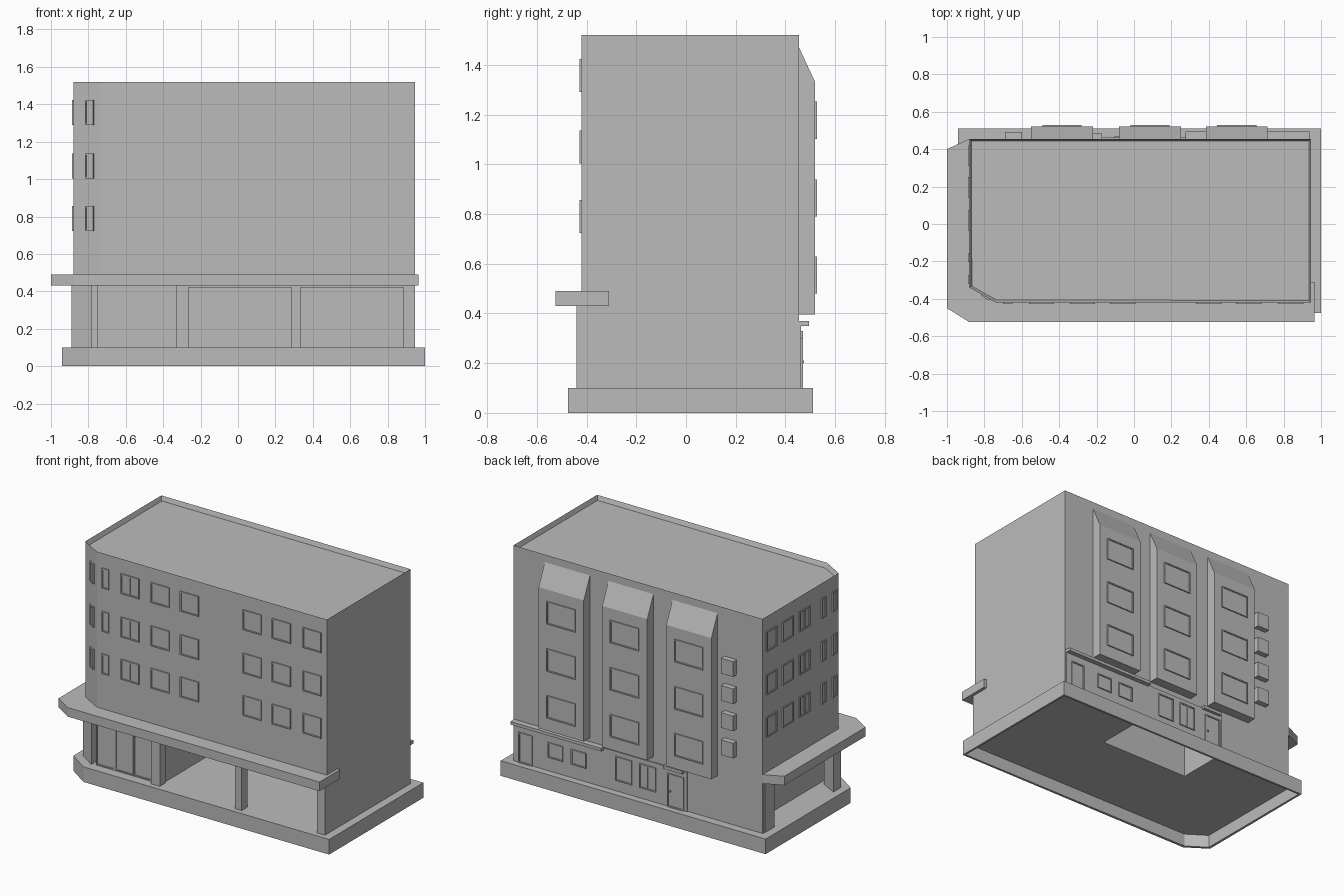
import bpy, bmesh, math
from mathutils import Matrix, Vector

if "Cube" in bpy.data.objects:
    bpy.data.objects.remove(bpy.data.objects["Cube"])

grey = bpy.data.materials.new("plain_grey")
grey.use_nodes = True
grey.diffuse_color = (0.5, 0.5, 0.5, 1)
grey.node_tree.nodes["Principled BSDF"].inputs["Base Color"].default_value = (0.5, 0.5, 0.5, 1)


def finish(name, bm):
    bmesh.ops.recalc_face_normals(bm, faces=bm.faces)
    mesh = bpy.data.meshes.new(name)
    bm.to_mesh(mesh)
    bm.free()
    mesh.materials.append(grey)
    ob = bpy.data.objects.new(name, mesh)
    bpy.context.collection.objects.link(ob)
    return ob


def add_box(bm, x, y, z, matrix=Matrix()):
    """Box between the (low, high) pairs."""
    lo, hi = Vector((x[0], y[0], z[0])), Vector((x[1], y[1], z[1]))
    place = Matrix.Translation((lo + hi) / 2) @ Matrix.Diagonal((*(hi - lo), 1))
    bmesh.ops.create_cube(bm, size=1, matrix=matrix @ place)


def box(name, x, y, z):
    bm = bmesh.new()
    add_box(bm, x, y, z)
    return finish(name, bm)


def extrude_outline(points, direction):
    bm = bmesh.new()
    face = bm.faces.new([bm.verts.new(p) for p in points])
    new = bmesh.ops.extrude_face_region(bm, geom=[face], use_keep_orig=True)["geom"]
    moved = [v for v in new if isinstance(v, bmesh.types.BMVert)]
    bmesh.ops.translate(bm, verts=moved, vec=direction)
    bmesh.ops.recalc_face_normals(bm, faces=bm.faces)
    return bm


def prism(outline, z0, z1):
    return extrude_outline([(x, y, z0) for x, y in outline], (0, 0, z1 - z0))


def window(name, x, y, z, angle, w, h, mullion=False):
    """Raised thin frame with a slim pane; angle turns it away from the front."""
    m = Matrix.Translation((x, y, z)) @ Matrix.Rotation(math.radians(angle), 4, "Z")
    bm = bmesh.new()
    t, depth = 0.008, (-0.008, 0.004)
    for s in (-1, 1):
        a, b = sorted((s * w / 2, s * (w / 2 - t)))
        add_box(bm, (a, b), depth, (-h / 2, h / 2), m)
        a, b = sorted((s * h / 2, s * (h / 2 - t)))
        add_box(bm, (t - w / 2, w / 2 - t), depth, (a, b), m)
    if mullion:
        add_box(bm, (-t / 2, t / 2), depth, (t - h / 2, h / 2 - t), m)
    add_box(bm, (t - w / 2, w / 2 - t), (-0.002, 0.003), (t - h / 2, h / 2 - t), m)
    finish(name, bm)


# Upper storeys with a sunken roof behind a thin parapet
body = prism([(-0.88, 0.455), (-0.88, -0.34), (-0.74, -0.42),
              (0.945, -0.42), (0.945, 0.455)], 0.43, 1.52)
roof = [f for f in body.faces if f.normal.z > 0.9]
bmesh.ops.inset_region(body, faces=roof, thickness=0.015)
bmesh.ops.translate(body, verts=roof[0].verts, vec=(0, 0, -0.03))
finish("upper_storeys", body)

# Canopy wrapping the front and the right side
finish("canopy", prism([(-1, 0.4), (-1, -0.45), (-0.88, -0.525), (0.965, -0.525),
                        (0.965, -0.31), (-0.8, -0.31), (-0.8, 0.45), (-0.88, 0.455)], 0.43, 0.49))

# Plinth: hollow rim with floor plates, open under the back room
rim = prism([(-0.94, 0.51), (-0.94, -0.38), (-0.8, -0.475), (1, -0.475), (1, 0.51)], 0, 0.1)
bmesh.ops.delete(rim, geom=[f for f in rim.faces if abs(f.normal.z) > 0.9], context="FACES")
rim_ob = finish("plinth_rim", rim)
shell = rim_ob.modifiers.new("thickness", "SOLIDIFY")
shell.thickness, shell.offset = 0.02, -1
finish("front_floor", prism([(-0.93, 0.1), (-0.93, -0.375), (-0.795, -0.465),
                             (0.99, -0.465), (0.99, 0.1)], 0.085, 0.1))
box("back_floor_left", (0.33, 0.99), (0.1, 0.5), (0.085, 0.1))
box("back_floor_right", (-0.93, -0.33), (0.1, 0.5), (0.085, 0.1))
box("back_floor_strip", (-0.33, 0.33), (0.45, 0.5), (0.085, 0.1))

# Ground floor walls and pillars
ground = (0.1, 0.43)
box("left_end_wall", (0.885, 0.945), (-0.42, 0.455), ground)
box("left_end_pillar", (0.885, 0.945), (-0.44, -0.42), ground)
box("back_wall", (-0.88, 0.885), (0.44, 0.455), ground)
box("middle_pillar", (0.285, 0.335), (-0.44, -0.38), ground)
box("shop_pillar", (-0.33, -0.265), (-0.44, -0.38), ground)
box("shop_side_wall", (-0.33, -0.275), (-0.38, 0.1), ground)
box("room_front_wall", (-0.33, 0.335), (0.085, 0.1), ground)
box("room_left_wall", (0.325, 0.335), (0.1, 0.44), ground)
box("room_right_wall", (-0.34, -0.33), (0.1, 0.44), ground)
box("shop_right_wall", (-0.75, -0.74), (-0.4, 0.44), ground)
box("corner_pier", (-0.885, -0.8), (0.34, 0.44), ground)
finish("corner_pillar", prism([(-0.89, -0.27), (-0.89, -0.35), (-0.78, -0.42), (-0.78, -0.33)], *ground))
for i, x in enumerate((0.01, 0.61)):
    box(f"opening_lintel_{i}", (x - 0.275, x + 0.275), (-0.435, -0.4), (0.42, 0.43))

# Shop glazing
box("shop_glass", (-0.75, -0.33), (-0.41, -0.4), ground)
for i in range(3):
    window(f"shop_panel_{i}", -0.68 + i * 0.137, -0.41, 0.265, 0, 0.135, 0.32)

# Windows on the three upper storeys
for level, z in enumerate((0.79, 1.07, 1.357)):
    for i, x in enumerate((-0.495, -0.275, -0.06, 0.4, 0.613, 0.838)):
        window(f"front_window_{level}_{i}", x, -0.42, z, 0, 0.135, 0.133, i == 0)
    window(f"front_slim_window_{level}", -0.675, -0.42, z, 0, 0.05, 0.133)
    window(f"corner_window_{level}", -0.793, -0.39, z, -29.7, 0.05, 0.133)
    for i, y in enumerate((0.365, 0.195, 0.02, -0.18, -0.295)):
        window(f"side_window_{level}_{i}", -0.88, y, z, -90, 0.11 if i < 3 else 0.045, 0.133, i == 2)

# Projecting window bays with sloped tops
for i, x in enumerate((-0.385, 0.085, 0.55)):
    profile = [(0.45, 0.395), (0.52, 0.395), (0.52, 1.33), (0.455, 1.47), (0.45, 1.47)]
    finish(f"back_bay_{i}", extrude_outline([(x - 0.165, y, z) for y, z in profile], (0.33, 0, 0)))
    for level, z in enumerate((0.555, 0.865, 1.178)):
        window(f"bay_window_{i}_{level}", x, 0.52, z, 180, 0.21, 0.15)

# Cooling units
for i in range(4):
    z = 0.61 + i * 0.18
    box(f"cooling_unit_{i}", (-0.69, -0.6), (0.45, 0.492), (z - 0.05, z + 0.05))

# Back of the ground floor: cladding, ledges, doors and windows
box("back_cladding", (-0.33, 0.94), (0.45, 0.463), (0.1, 0.36))
box("long_ledge", (0.275, 0.94), (0.45, 0.495), (0.35, 0.37))
box("door_ledge", (-0.31, -0.17), (0.45, 0.483), (0.35, 0.37))
for name, x, z, w, h in (("back_door_left", 0.85, 0.2, 0.1, 0.2),
                         ("back_door_right", -0.25, 0.21, 0.12, 0.22),
                         ("small_window_a", 0.63, 0.24, 0.11, 0.1),
                         ("small_window_b", 0.46, 0.24, 0.11, 0.1),
                         ("tall_window_a", 0.13, 0.25, 0.12, 0.16),
                         ("tall_window_b", -0.045, 0.25, 0.12, 0.16)):
    window(name, x, 0.463, z, 180, w, h, name == "tall_window_b")
box("door_knob", (-0.215, -0.205), (0.46, 0.474), (0.2, 0.21))
